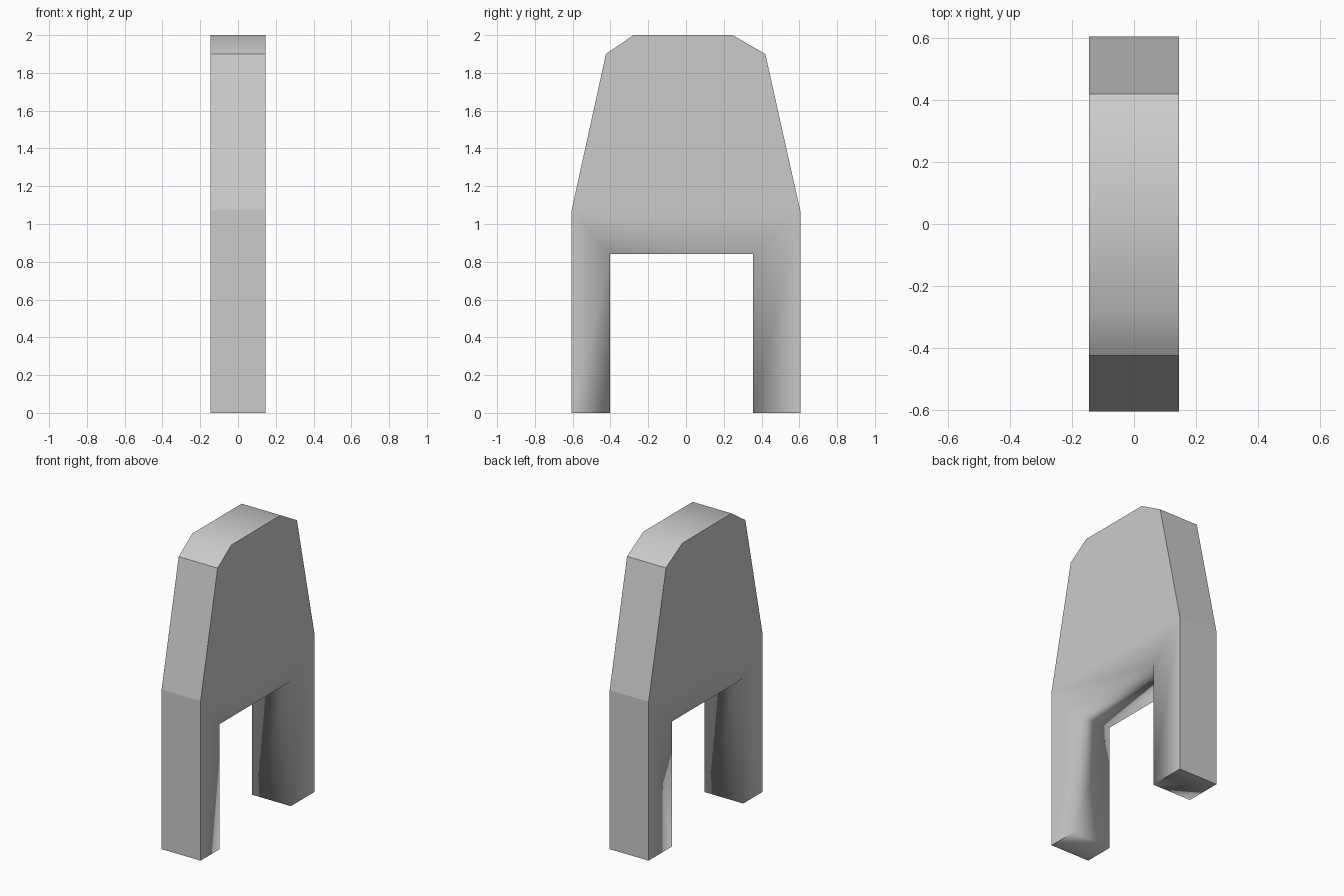
import bpy, bmesh

if "Cube" in bpy.data.objects:
    bpy.data.objects.remove(bpy.data.objects["Cube"])

HALF = 0.145  # half thickness along x

# Side profile (y, z): outer outline, then the opening between the legs
profile = [(-0.605, 0), (-0.605, 1.075), (-0.424, 1.90), (-0.278, 2.0),
           (0.246, 2.0), (0.42, 1.90), (0.605, 1.07), (0.605, 0),
           (0.355, 0), (0.355, 0.842), (-0.402, 0.842), (-0.402, 0)]
n = len(profile)

# Side panels: upper body, arch, front leg, back leg
panels = [(1, 2, 3, 4, 5, 6), (1, 6, 9, 10), (0, 1, 10, 11), (6, 7, 8, 9)]

bm = bmesh.new()
left = [bm.verts.new((-HALF, y, z)) for y, z in profile]
right = [bm.verts.new((HALF, y, z)) for y, z in profile]
for side in (left, right):
    for p in panels:
        bm.faces.new([side[i] for i in p])

# Rim running around the outline and the opening
for i in range(n):
    j = (i + 1) % n
    bm.faces.new((left[i], left[j], right[j], right[i]))
bmesh.ops.recalc_face_normals(bm, faces=bm.faces[:])

# Soft shading over the top bevels and around the opening, crisp elsewhere
for f in bm.faces:
    f.smooth = True
for side in (left, right):
    for i in range(n):
        if i not in (8, 9, 10):
            bm.edges.get((side[i], side[(i + 1) % n])).smooth = False
for i in (0, 1, 2, 5, 6, 7):
    bm.edges.get((left[i], right[i])).smooth = False

mesh = bpy.data.meshes.new("two_legged_panel")
bm.to_mesh(mesh)
bm.free()
obj = bpy.data.objects.new("two_legged_panel", mesh)
bpy.context.collection.objects.link(obj)
